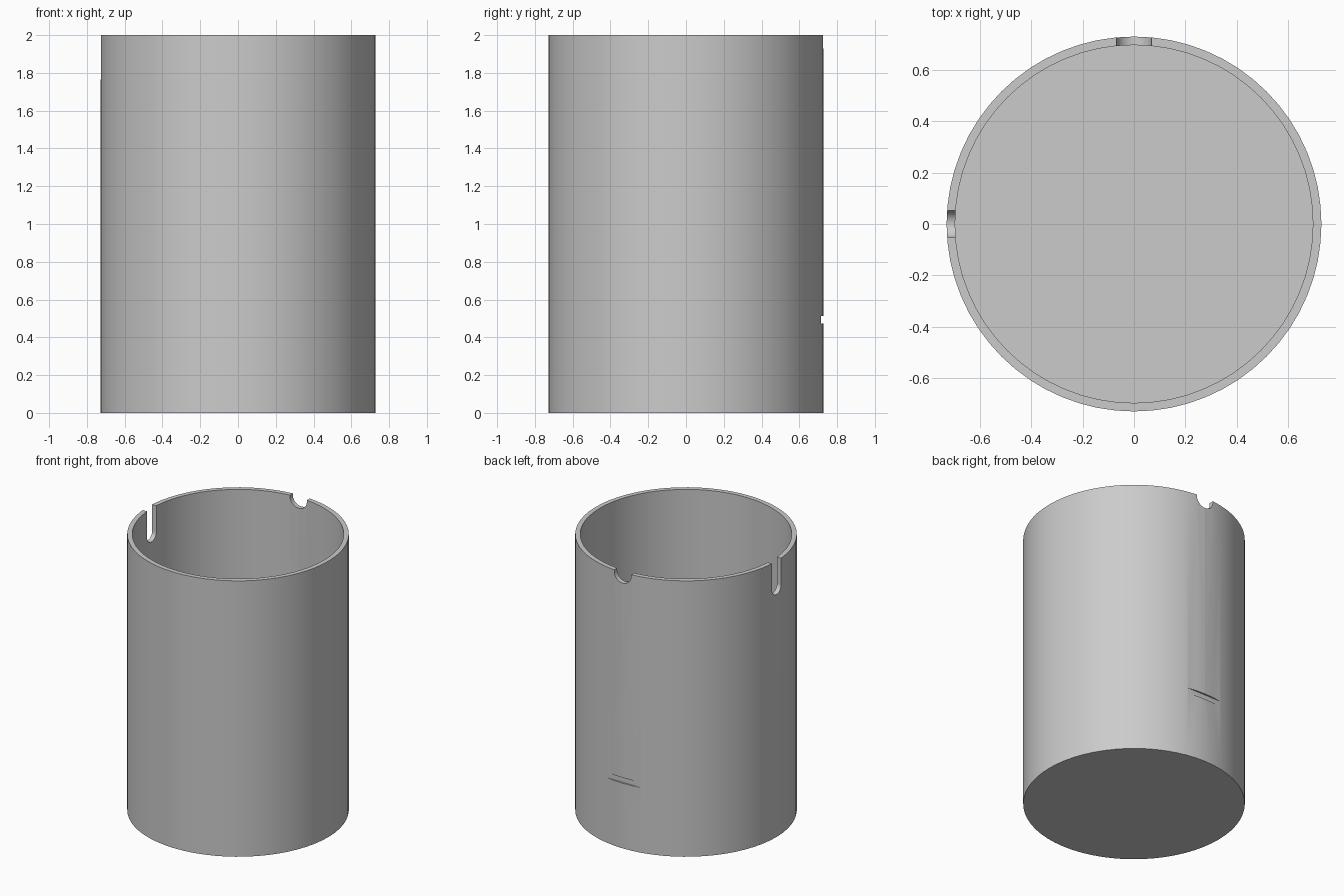
import bpy
import bmesh
from math import pi, radians
from mathutils import Matrix, Vector

HEIGHT, OUTER, INNER, FLOOR = 2.0, 0.728, 0.695, 0.035

start_cube = bpy.data.objects.get("Cube")
if start_cube:
    bpy.data.objects.remove(start_cube, do_unlink=True)

grey = bpy.data.materials.new("plain grey")
grey.use_nodes = True
grey.diffuse_color = (0.6, 0.6, 0.6, 1)
grey.node_tree.nodes["Principled BSDF"].inputs["Base Color"].default_value = (0.6, 0.6, 0.6, 1)


def make_object(name, bm):
    bmesh.ops.recalc_face_normals(bm, faces=bm.faces)
    mesh = bpy.data.meshes.new(name)
    bm.to_mesh(mesh)
    bm.free()
    mesh.materials.append(grey)
    obj = bpy.data.objects.new(name, mesh)
    bpy.context.collection.objects.link(obj)
    return obj


def notch_cutter(name, radius, center_z, angle):
    """Round-bottomed slot, open at the rim, pointing along the given angle."""
    bm = bmesh.new()
    arc = [Vector((0.6, radius, HEIGHT + 0.1)), Vector((0.6, -radius, HEIGHT + 0.1))]
    for i in range(25):
        turn = Matrix.Rotation(pi * i / 24, 3, "X")
        arc.append(Vector((0.6, 0, center_z)) + turn @ Vector((0, -radius, 0)))
    face = bm.faces.new([bm.verts.new(p) for p in arc])
    out = bmesh.ops.extrude_face_region(bm, geom=[face])["geom"]
    moved = [v for v in out if isinstance(v, bmesh.types.BMVert)]
    bmesh.ops.translate(bm, verts=moved, vec=(0.25, 0, 0))
    bmesh.ops.rotate(bm, verts=bm.verts, matrix=Matrix.Rotation(angle, 3, "Z"))
    return make_object(name, bm)


def groove_cutter():
    """Long shallow box with softened edges for the groove in the back."""
    bm = bmesh.new()
    bmesh.ops.create_cube(bm, size=1)
    bmesh.ops.scale(bm, verts=bm.verts, vec=(0.286, 0.05, 0.04))
    bmesh.ops.translate(bm, verts=bm.verts, vec=(0, 0.74, 0.492))
    return make_object("groove_cutter", bm)


# Cup wall and floor, revolved from one profile
bm = bmesh.new()
profile = [(0, 0), (OUTER, 0), (OUTER, HEIGHT), (INNER, HEIGHT), (INNER, FLOOR), (0, FLOOR)]
verts = [bm.verts.new((r, 0, z)) for r, z in profile]
edges = [bm.edges.new(pair) for pair in zip(verts, verts[1:])]
bmesh.ops.spin(bm, geom=verts + edges, axis=(0, 0, 1), cent=(0, 0, 0),
               angle=2 * pi, steps=64, use_duplicate=False)
bmesh.ops.remove_doubles(bm, verts=bm.verts, dist=0.0001)
cup = make_object("cup", bm)

# Rim notches and back groove
cutters = [
    notch_cutter("round_notch_cutter", 0.068, HEIGHT - 0.01, pi / 2),
    notch_cutter("side_slot_cutter", 0.053, 1.81, pi),
    groove_cutter(),
]
bpy.context.view_layer.objects.active = cup
for cutter in cutters:
    cut = cup.modifiers.new(cutter.name, "BOOLEAN")
    cut.operation = "DIFFERENCE"
    cut.solver = "EXACT"
    cut.object = cutter
    bpy.ops.object.modifier_apply(modifier=cut.name)
    bpy.data.objects.remove(cutter, do_unlink=True)

# Smooth round walls with crisp rim edges
bpy.ops.object.select_all(action="DESELECT")
cup.select_set(True)
bpy.ops.object.shade_smooth_by_angle(angle=radians(30))
